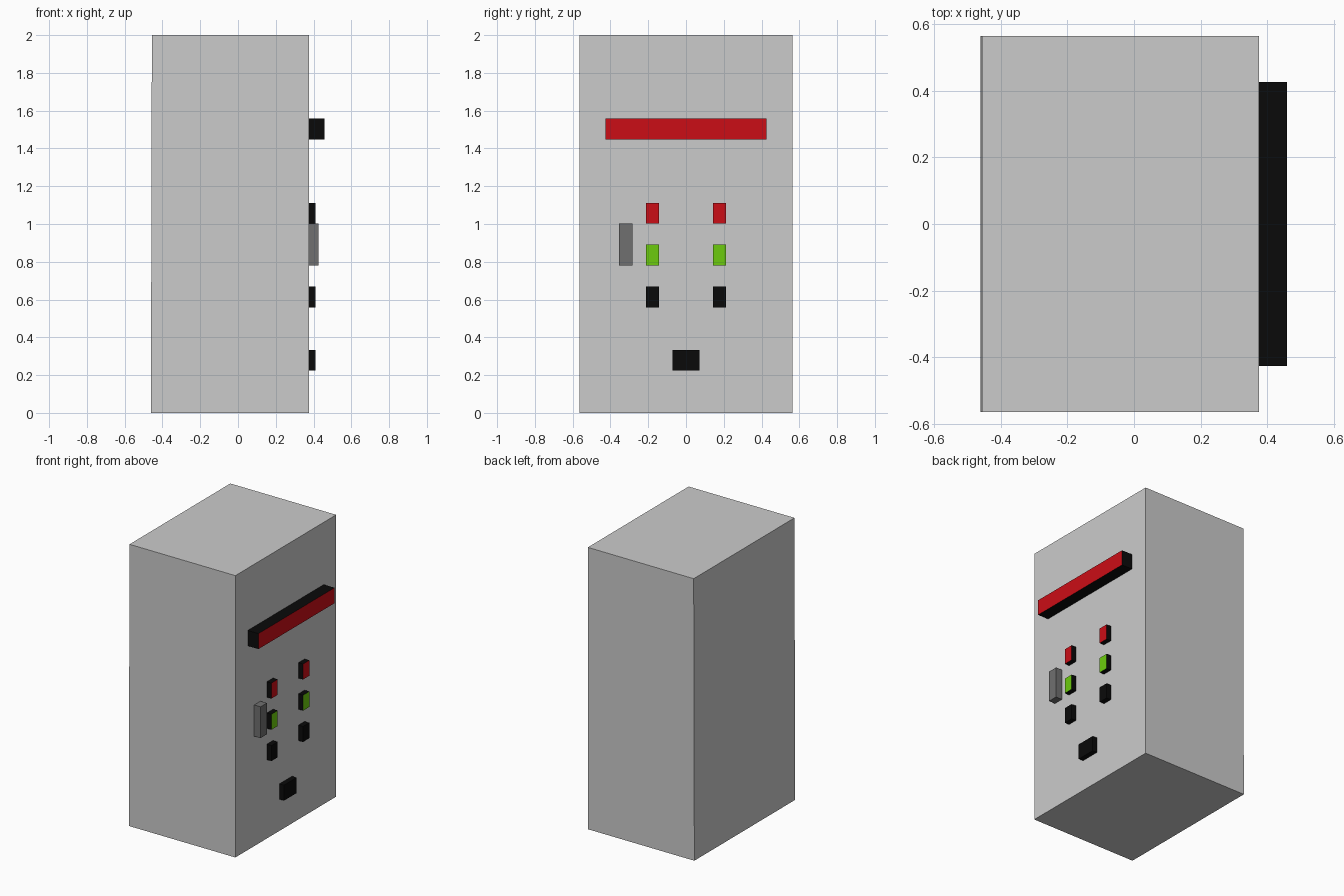
import bpy, bmesh

if "Cube" in bpy.data.objects:
    bpy.data.objects.remove(bpy.data.objects["Cube"])

PANEL_X = 0.375  # plane of the control face


def material(name, rgb):
    m = bpy.data.materials.new(name)
    m.diffuse_color = (*rgb, 1)
    m.use_nodes = True
    m.node_tree.nodes["Principled BSDF"].inputs["Base Color"].default_value = m.diffuse_color
    return m


black = material("black", (0.003, 0.003, 0.003))
red = material("red", (0.6, 0.004, 0.008))
green = material("green", (0.15, 0.6, 0.004))
dark_grey = material("dark_grey", (0.16, 0.16, 0.16))


def box(name, x, y, z, side=None, face=None):
    """Box from (min, max) ranges; the +x face can have its own colour."""
    bm = bmesh.new()
    bmesh.ops.create_cube(bm, size=1)
    for v in bm.verts:
        v.co = [r[0] if c < 0 else r[1] for c, r in zip(v.co, (x, y, z))]
    bm.normal_update()
    for f in bm.faces:
        if face and f.normal.x > 0.9:
            f.material_index = 1
    mesh = bpy.data.meshes.new(name)
    bm.to_mesh(mesh)
    bm.free()
    for m in (side, face):
        if m:
            mesh.materials.append(m)
    ob = bpy.data.objects.new(name, mesh)
    bpy.context.collection.objects.link(ob)
    return ob


# Cabinet, back leaning in very slightly towards the top
cabinet = box("cabinet", (-0.461, PANEL_X), (-0.565, 0.565), (0, 2))
for v in cabinet.data.vertices:
    if v.co.x < 0 and v.co.z > 1:
        v.co.x = -0.456

# Display bar
box("display_bar", (PANEL_X - 0.01, 0.459), (-0.426, 0.426), (1.448, 1.558), black, red)

# Two columns of buttons
for side_name, y in (("left", -0.177), ("right", 0.177)):
    for kind, z, colour in (("red", 1.057, red), ("green", 0.836, green), ("black", 0.614, black)):
        box(f"{kind}_button_{side_name}", (PANEL_X - 0.01, 0.411),
            (y - 0.035, y + 0.035), (z - 0.055, z + 0.055), black, colour)

# Lower slot block
box("slot_block", (PANEL_X - 0.01, 0.411), (-0.071, 0.071), (0.224, 0.334), black)

# Door handle
box("handle", (PANEL_X - 0.01, 0.425), (-0.355, -0.284), (0.78, 1.002), dark_grey)
